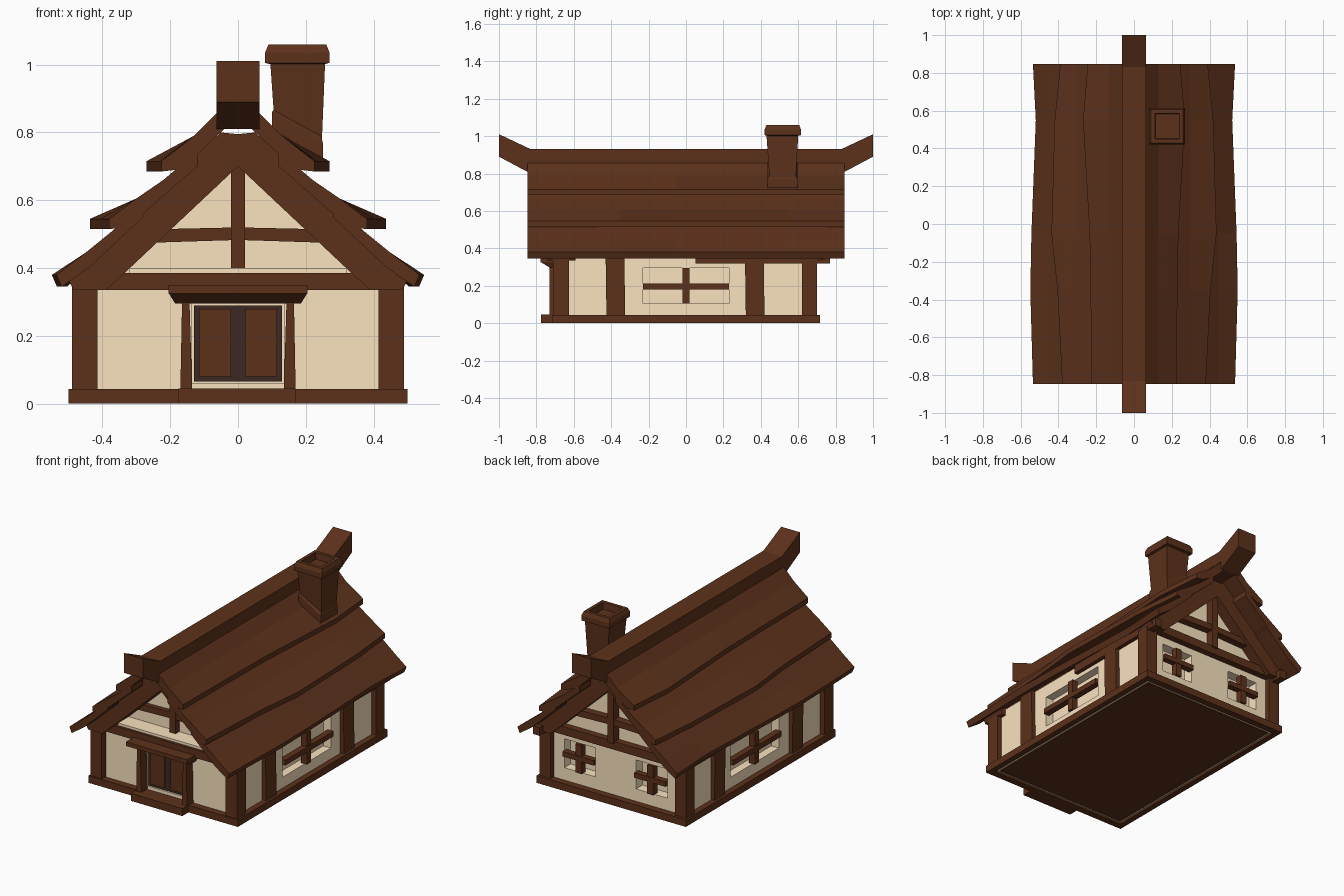
import bpy, bmesh

if "Cube" in bpy.data.objects:
    bpy.data.objects.remove(bpy.data.objects["Cube"])


def material(name, col):
    m = bpy.data.materials.new(name)
    m.diffuse_color = (*col, 1)
    m.use_nodes = True
    m.node_tree.nodes["Principled BSDF"].inputs["Base Color"].default_value = m.diffuse_color
    return m


WOOD = material("brown_wood", (0.108, 0.031, 0.011))
DARK = material("dark_wood", (0.045, 0.022, 0.016))
CREAM = material("cream_plaster", (0.96, 0.77, 0.53))


def loft(name, rings, mat):
    """Skin a row of equal rings and cap both ends."""
    bm = bmesh.new()
    vs = [[bm.verts.new(p) for p in r] for r in rings]
    n = len(vs[0])
    for a, b in zip(vs, vs[1:]):
        for i in range(n):
            j = (i + 1) % n
            bm.faces.new((a[i], a[j], b[j], b[i]))
    bm.faces.new(vs[0])
    bm.faces.new(vs[-1])
    bmesh.ops.recalc_face_normals(bm, faces=bm.faces)
    me = bpy.data.meshes.new(name)
    bm.to_mesh(me)
    bm.free()
    me.materials.append(mat)
    ob = bpy.data.objects.new(name, me)
    bpy.context.collection.objects.link(ob)
    return ob


def prism_y(name, pts, y0, y1, mat=WOOD):
    return loft(name, [[(x, y, z) for x, z in pts] for y in (y0, y1)], mat)


def prism_x(name, pts, x0, x1, mat=WOOD):
    return loft(name, [[(x, y, z) for y, z in pts] for x in (x0, x1)], mat)


def box(name, x0, x1, y0, y1, z0, z1, mat=WOOD):
    return prism_y(name, [(x0, z0), (x1, z0), (x1, z1), (x0, z1)], y0, y1, mat)


def sq(x0, x1, y0, y1, z, slope=0):
    return [(x0, y0, z), (x1, y0, z - slope), (x1, y1, z - slope), (x0, y1, z)]


# plaster walls, with the front gable set back behind a ledge
walls = box("walls", -.46, .46, -.67, .67, .008, .375, CREAM)
prism_y("gable_wall", [(-.40, .37), (.40, .37), (0, .745)], -.59, .67, CREAM)
box("gable_ledge", -.32, .32, -.69, -.58, .37, .40, CREAM)
box("floor", -.445, .445, -.655, .655, .002, .02)

# window recesses
cutters = [box("window_cutter", s * .41, s * .60, -.23, .23, .105, .295) for s in (-1, 1)]
cutters += [box("window_cutter", s * .24 - .105, s * .24 + .105, .61, .80, .115, .29) for s in (-1, 1)]
cutters.append(box("door_cutter", -.135, .135, -.80, -.645, .06, .295))
for c in cutters:
    c.hide_render = True
    c.hide_viewport = True
    c.data.materials.clear()
    c.data.materials.append(CREAM)
    m = walls.modifiers.new("opening", 'BOOLEAN')
    m.operation = 'DIFFERENCE'
    m.solver = 'EXACT'
    m.object = c

for s, side in ((-1, "left"), (1, "right")):
    def sbox(name, x0, x1, *r):
        return box(side + "_" + name, min(s * x0, s * x1), max(s * x0, s * x1), *r)
    # sills, posts and wall plate
    sbox("sill", .465, .50, -.716, .716, 0, .043)
    sbox("front_corner_post", .415, .49, -.71, -.625, .03, .345)
    sbox("back_corner_post", .415, .49, .62, .70, .03, .345)
    for y in (-.375, .37):
        prism_x(side + "_wall_post", [(y - .05, .03), (y + .05, .03), (y + .045, .38), (y - .055, .38)],
                s * .45, s * .485)
    sbox("wall_plate", .44, .485, .05, .77, .32, .37)
    # side window bars
    sbox("window_post", .435, .475, -.02, .02, .105, .295)
    sbox("window_rail", .44, .478, -.23, .23, .18, .212)
    # back window bars
    c = s * .24
    box(side + "_back_window_post", c - .02, c + .02, .645, .685, .115, .29)
    box(side + "_back_window_rail", c - .105, c + .105, .65, .688, .19, .22)
    # door posts and leaves
    prism_y(side + "_door_post", [(s * .135, .04), (s * .17, .04), (s * .165, .30), (s * .143, .30)], -.73, -.66)
    sbox("door_leaf", 0, .13, -.668, -.64, .065, .29, DARK)
    sbox("door_panel", .02, .115, -.676, -.65, .08, .28)

# end sills, doorstep and hood
for s, end in ((-1, "front"), (1, "back")):
    box(end + "_sill", -.50, .50, min(s * .675, s * .716), max(s * .675, s * .716), 0, .043)
box("doorstep", -.175, .17, -.775, -.70, 0, .045)
box("door_hood_top", -.205, .205, -.778, -.66, .325, .35)
loft("door_hood", [[(x * k, y, z) for x, y, z in
                    ((-.205, -.778, .327), (.205, -.778, .327), (.205, -.66, .327), (-.205, -.66, .327))]
                   if i == 0 else
                   [(-.185, -.725, .295), (.185, -.725, .295), (.185, -.66, .295), (-.185, -.66, .295)]
                   for i, k in enumerate((1, 1))], WOOD)

# gable timber frames
for end, y0, y1, inner in (("front", -.74, -.59, -.605), ("back", .65, .74, .70)):
    prism_y(end + "_tie_beam", [(-.485, .335), (.485, .335), (.44, .385), (-.44, .385)],
            *((-.705, -.65) if end == "front" else (.65, .71)))
    for s in (-1, 1):
        prism_y(f"{end}_rafter", [(0, .70), (0, .795), (s * .05, .80), (s * .13, .73), (s * .28, .58),
                                  (s * .44, .425), (s * .50, .365), (s * .485, .335),
                                  (s * .39, .335), (s * .335, .385)], y0, y1)
    b0, b1 = inner - .05 if end == "back" else inner - .02, inner + .02
    box(end + "_king_post", -.02, .02, b0, b1, .375, .72)
    prism_y(end + "_collar_beam", [(-.25, .475), (0, .483), (.25, .475), (.22, .515), (0, .52), (-.22, .515)],
            b0 + .005, b1 - .005)

# three wavy overlapping roof layers on each slope: (profile, lip points, lip shift along y)
YS = (-.847, -.35, -.05, .55, .847)
LAYERS = [
    ("upper", [(.03, .89), (.13, .79), (.245, .715), (.245, .685), (.20, .69), (.12, .735), (.03, .82)],
     (2, 3, 4), (-.02, -.015, -.01, .025, 0)),
    ("middle", [(.12, .745), (.22, .66), (.30, .605), (.41, .545), (.41, .515), (.36, .52), (.28, .56), (.12, .70)],
     (3, 4, 5), (-.03, -.005, .027, .01, -.02)),
    ("lower", [(.28, .59), (.37, .51), (.45, .445), (.535, .38), (.52, .345), (.44, .40), (.28, .55)],
     (3, 4), (0, .014, .008, -.015, 0)),
]
for s, side in ((-1, "left"), (1, "right")):
    for name, prof, lip, shift in LAYERS:
        rings = [[(s * (x + (d if i in lip else 0)), y, z) for i, (x, z) in enumerate(prof)]
                 for y, d in zip(YS, shift)]
        loft(f"{side}_{name}_roof", rings, WOOD)

# ridge beam with upturned ends
prism_x("ridge_beam", [(-1, .89), (-1, 1.01), (-.83, .93), (.83, .93), (1, 1.01), (1, .89), (.85, .81), (-.85, .81)],
        -.063, .063)

# chimney: shaft, sloping skirt, hollow cap
loft("chimney_shaft", [sq(.115, .245, .45, .585, .72), sq(.095, .257, .43, .60, 1.01)], WOOD)
loft("chimney_skirt", [sq(.10, .25, .435, .595, .81, .09), sq(.10, .25, .435, .595, .86, .09),
                       sq(.115, .243, .448, .585, .875, .08)], WOOD)
loft("chimney_cap", [sq(.10, .25, .44, .59, 1.0), sq(.08, .27, .42, .615, 1.005), sq(.08, .27, .42, .615, 1.035),
                     sq(.09, .26, .43, .605, 1.06), sq(.11, .24, .45, .585, 1.06),
                     sq(.113, .237, .453, .582, 1.02)], WOOD)
